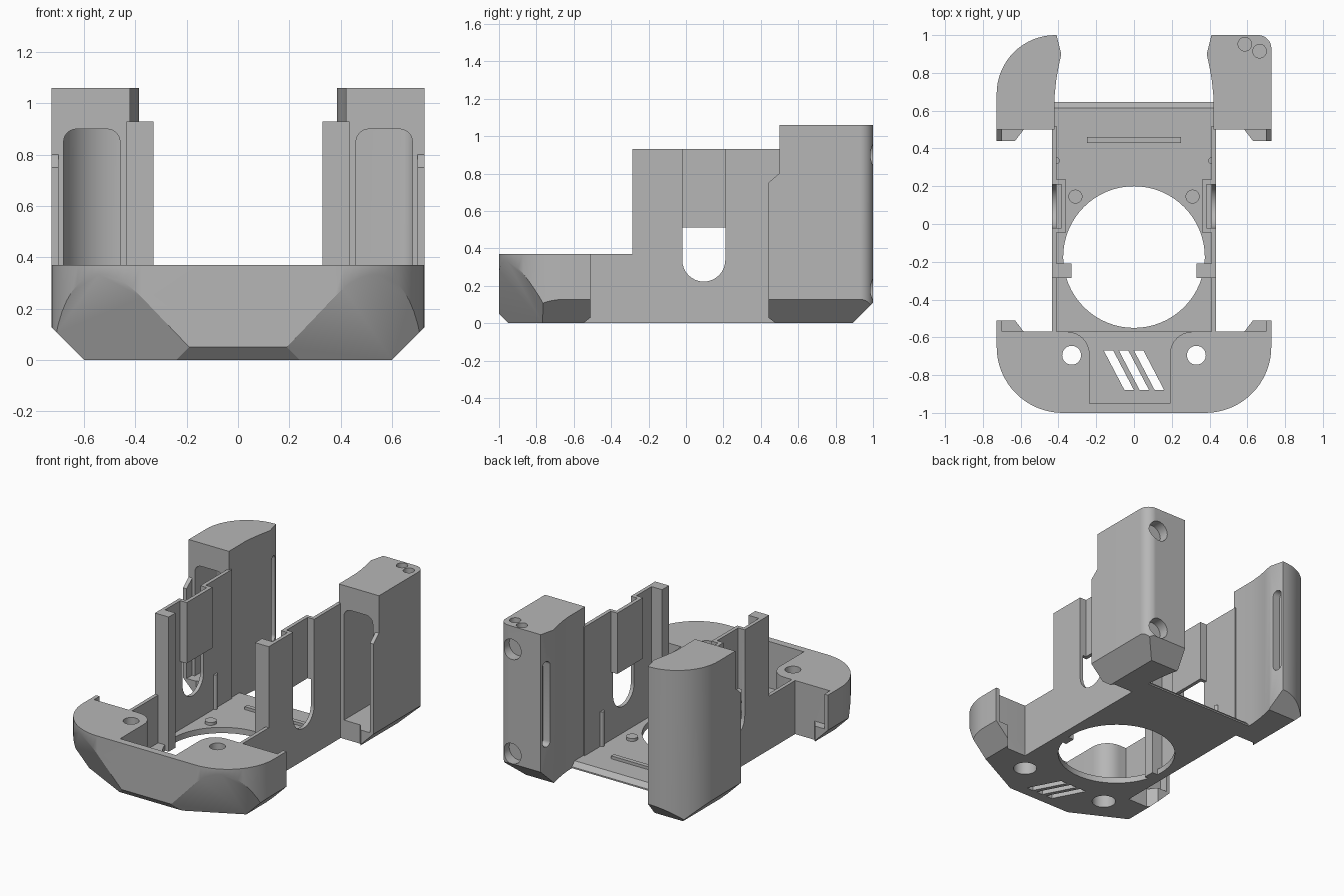
import bpy, bmesh, math
from mathutils import Vector

if "Cube" in bpy.data.objects:
    bpy.data.objects.remove(bpy.data.objects["Cube"])

GREY = (0.47, 0.47, 0.47, 1)
grey = bpy.data.materials.new("plain grey")
grey.use_nodes = True
grey.diffuse_color = GREY
grey.node_tree.nodes["Principled BSDF"].inputs["Base Color"].default_value = GREY


def arc(cx, cy, r, a0, a1, n=16):
    angles = [math.radians(a0 + (a1 - a0) * i / n) for i in range(n + 1)]
    return [(cx + r * math.cos(a), cy + r * math.sin(a)) for a in angles]


def circle(cx, cy, r, n=32):
    return arc(cx, cy, r, 0, 360, n)[:-1]


def prism(name, pts, axis, lo, hi):
    """Extrude a 2D outline along an axis; outlines are yz, xz or xy."""
    place = {"x": lambda p, t: (t, p[0], p[1]),
             "y": lambda p, t: (p[0], t, p[1]),
             "z": lambda p, t: (p[0], p[1], t)}[axis]
    bm = bmesh.new()
    a = [bm.verts.new(place(p, lo)) for p in pts]
    b = [bm.verts.new(place(p, hi)) for p in pts]
    bm.faces.new(a)
    bm.faces.new(b)
    for i in range(len(pts)):
        j = (i + 1) % len(pts)
        bm.faces.new((a[i], a[j], b[j], b[i]))
    bmesh.ops.recalc_face_normals(bm, faces=bm.faces)
    mesh = bpy.data.meshes.new(name)
    bm.to_mesh(mesh)
    bm.free()
    mesh.materials.append(grey)
    ob = bpy.data.objects.new(name, mesh)
    bpy.context.collection.objects.link(ob)
    return ob


def box(name, x, y, z):
    return prism(name, [(x[0], y[0]), (x[1], y[0]), (x[1], y[1]), (x[0], y[1])], "z", *z)


def trim(ob, point, normal):
    """Slice off everything on the normal side of a plane and cap it."""
    bm = bmesh.new()
    bm.from_mesh(ob.data)
    cut = bmesh.ops.bisect_plane(bm, geom=bm.verts[:] + bm.edges[:] + bm.faces[:],
                                 plane_co=point, plane_no=Vector(normal).normalized(),
                                 clear_outer=True)["geom_cut"]
    edges = [e for e in cut if isinstance(e, bmesh.types.BMEdge)]
    if edges:
        bmesh.ops.holes_fill(bm, edges=edges)
        bmesh.ops.recalc_face_normals(bm, faces=bm.faces)
    bm.to_mesh(ob.data)
    bm.free()


def boolean(ob, other, operation="DIFFERENCE"):
    mod = ob.modifiers.new("cut", "BOOLEAN")
    mod.operation, mod.solver, mod.object = operation, "EXACT", other
    with bpy.context.temp_override(object=ob, active_object=ob):
        bpy.ops.object.modifier_apply(modifier=mod.name)
    bpy.data.objects.remove(other)


def flip(pts, s):
    return [(s * x, y) for x, y in pts]


parts = []

# Front bumper with faceted underside
outline = ([(-0.727, -0.57)] + arc(-0.377, -0.65, 0.35, 180, 270)
           + arc(0.377, -0.65, 0.35, 270, 360) + [(0.727, -0.57)])
bumper = prism("front_bumper", outline, "z", 0, 0.37)
trim(bumper, (0, -0.95, 0), (0, -1, -1))
for s in (1, -1):
    trim(bumper, (s * 0.6, 0, 0), (s, 0, -1))
    trim(bumper, (s * 0.19, -1, 0.05), (s * 0.0528, -0.1037, -0.0504))

# Bumper recess, screw holes and floor vents
recess = ([(-0.235, -0.95), (0.19, -0.95)] + arc(0.31, -0.69, 0.12, 180, 90, 8)
          + [(0.31, -0.5), (-0.355, -0.5)] + arc(-0.355, -0.69, 0.12, 90, 0, 8))
boolean(bumper, prism("recess_cutter", recess, "z", 0.05, 0.5))
for s in (1, -1):
    boolean(bumper, prism("screw_cutter", circle(s * 0.33, -0.695, 0.05), "z", -0.1, 0.5))
    boolean(bumper, prism("counterbore_cutter", circle(s * 0.33, -0.695, 0.075), "z", -0.1, 0.12))
for x in (-0.08, 0, 0.08):
    vent = [(x - 0.08, -0.67), (x - 0.03, -0.67), (x + 0.08, -0.88), (x + 0.03, -0.88)]
    boolean(bumper, prism("vent_cutter", vent, "z", -0.1, 0.2))
parts.append(bumper)

# Base plate with the round opening and sloped rear edge
plate = prism("base_plate", [(-0.6, 0), (0.645, 0), (0.645, 0.01), (0.615, 0.04), (-0.6, 0.04)],
              "x", -0.43, 0.43)
boolean(plate, prism("opening_cutter", circle(0, -0.175, 0.375, 64), "z", -0.1, 0.2))
parts += [plate, box("plate_ridge", (-0.25, 0.25), (0.43, 0.46), (0.03, 0.06))]

for s, side in ((1, "right"), (-1, "left")):
    # Side wall with a round-bottomed window
    wall = prism(side + "_wall", [(-0.58, 0), (0.52, 0), (0.52, 0.93), (-0.285, 0.93),
                                  (-0.285, 0.37), (-0.58, 0.37)], "x", s * 0.41, s * 0.435)
    window = arc(0.095, 0.337, 0.115, 180, 360) + [(0.21, 1.1), (-0.02, 1.1)]
    boolean(wall, prism("window_cutter", window, "x", s * 0.3, s * 0.6))

    # Bulged panel over the window, clip post, boss and rod
    panel = prism(side + "_panel", flip(
        [(0.415, -0.045), (0.36, -0.045), (0.36, 0.235), (0.415, 0.235),
         (0.415, 0.21), (0.385, 0.21), (0.385, -0.02), (0.415, -0.02)], s), "z", 0.51, 0.93)
    post = box(side + "_post", (s * 0.33, s * 0.43), (-0.285, -0.21), (0, 0.93))
    boss = prism(side + "_boss", circle(s * 0.31, 0.145, 0.037, 24), "z", 0.03, 0.06)
    rod = prism(side + "_rod", circle(s * 0.41, 0.335, 0.017, 16), "z", 0.03, 0.28)

    # Rear tower: small rounded corner on one side, large on the other
    r = 0.07 if s > 0 else 0.31
    corner = arc(0.727 - r, 1 - r, r, 0, 90)
    tower_plan = ([(0.42, 0.5), (0.727, 0.5)] + corner
                  + [(0.41, 1), (0.385, 0.9), (0.4, 0.83), (0.412, 0.76), (0.42, 0.68)])
    tower = prism(side + "_tower", flip(tower_plan, s), "z", 0, 1.06)
    trim(tower, (s * 0.6, 0, 0), (s, 0, -1))
    trim(tower, (0, 0.89, 0), (0, 1, -1))

    # Front pocket that follows the outer wall
    front = (arc(0.51, 0.85, 0.05, 180, 90, 6) + arc(0.63, 0.85, 0.05, 90, 0, 6)
             + [(0.68, 0.13), (0.46, 0.13)])
    pocket = prism("pocket_cutter", flip(front, s), "y", 0.4, 0.93)
    ri = 0.06 if s > 0 else 0.24
    inner = [(0.45, 0.3), (0.69, 0.3)] + arc(0.69 - ri, 0.88 - ri, ri, 0, 90, 12) + [(0.45, 0.88)]
    boolean(pocket, prism("pocket_limit", flip(inner, s), "z", 0, 1), "INTERSECT")
    boolean(tower, pocket)

    # Upright slot in the inner rear face
    slot = arc(0.955, 0.83, 0.03, 0, 180, 8) + arc(0.955, 0.3, 0.03, 180, 360, 8)
    boolean(tower, prism("slot_cutter", slot, "x", s * 0.3, s * 0.445))

    if s > 0:
        # Round sockets in the back and small holes in the top
        for z in (0.9, 0.18):
            boolean(tower, prism("socket_cutter", circle(0.63, z, 0.07), "y", 0.93, 1.2))
        for x, y in ((0.587, 0.952), (0.665, 0.915)):
            boolean(tower, prism("top_hole_cutter", circle(x, y, 0.036), "z", 0.97, 1.2))

    # Interlocking flanges and tongues facing each other along the side
    tower_flange = prism(side + "_tower_flange", [(0.51, 0.81), (0.44, 0.75), (0.44, 0), (0.51, 0)],
                         "x", s * 0.70, s * 0.727)
    bumper_flange = box(side + "_bumper_flange", (s * 0.70, s * 0.727), (-0.58, -0.51), (0, 0.37))
    tongues = []
    for name, root, tip in (("_tower_tongue", 0.505, 0.44), ("_bumper_tongue", -0.575, -0.51)):
        plan = [(0.58, root), (0.727, root), (0.727, tip), (0.63, tip)]
        tongues.append(prism(side + name, flip(plan, s), "z", 0, 0.13))
    for ob in tongues + [tower_flange, bumper_flange]:
        trim(ob, (s * 0.6, 0, 0), (s, 0, -1))
    parts += [wall, panel, post, boss, rod, tower, tower_flange, bumper_flange] + tongues

# Smooth the curved surfaces, keep the edges crisp
bpy.ops.object.select_all(action="DESELECT")
for ob in parts:
    ob.select_set(True)
bpy.context.view_layer.objects.active = parts[0]
bpy.ops.object.shade_smooth_by_angle(angle=math.radians(30))
